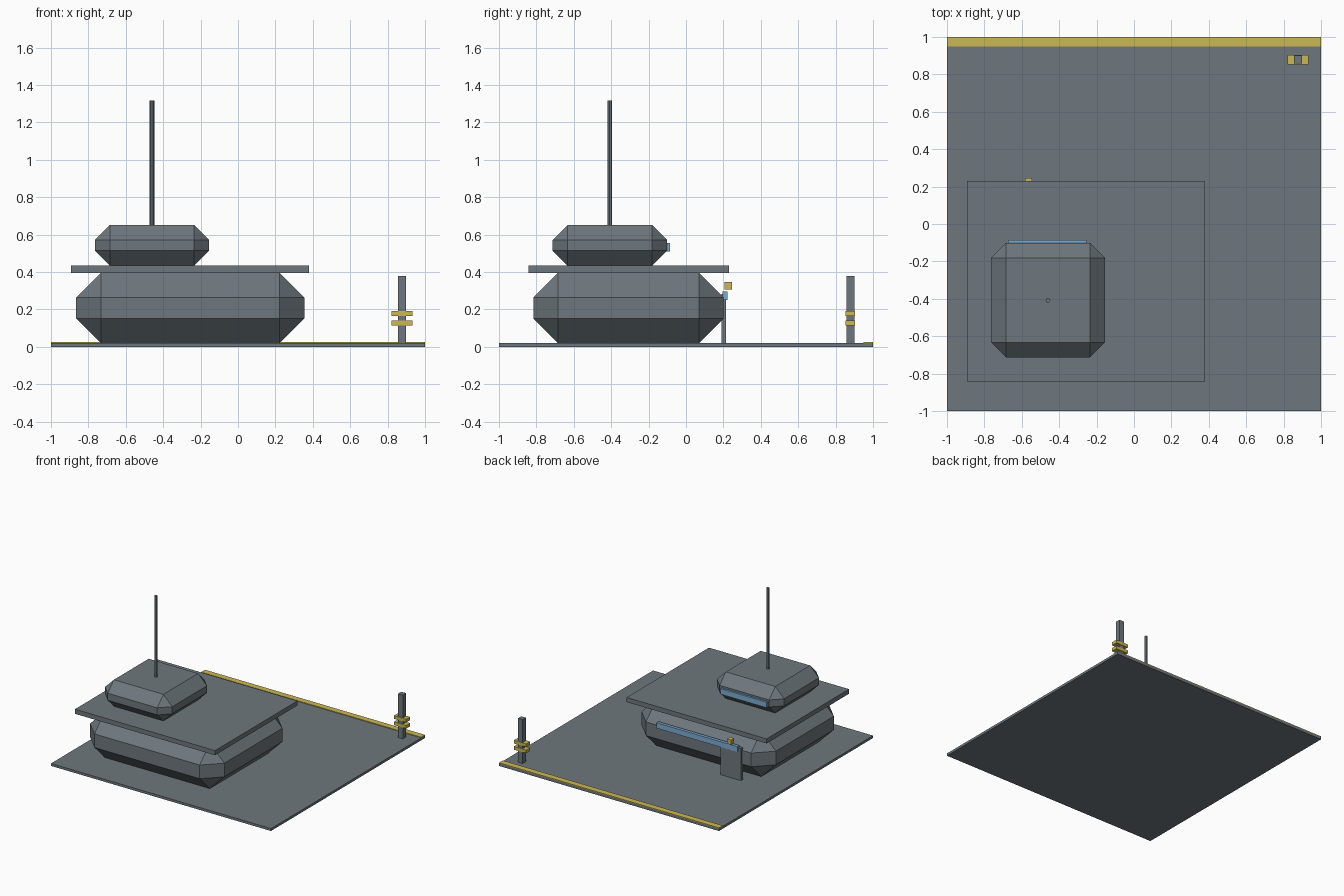
import bpy, bmesh
from mathutils import Vector

if "Cube" in bpy.data.objects:
    bpy.data.objects.remove(bpy.data.objects["Cube"])


def material(name, rgb):
    m = bpy.data.materials.new(name)
    m.diffuse_color = (*rgb, 1.0)
    m.use_nodes = True
    m.node_tree.nodes["Principled BSDF"].inputs["Base Color"].default_value = m.diffuse_color
    return m


GREY = material("slate_grey", (0.155, 0.185, 0.205))
YELLOW = material("warning_yellow", (0.60, 0.48, 0.09))
BLUE = material("window_blue", (0.20, 0.41, 0.64))


def finish(bm, name, mat):
    bmesh.ops.recalc_face_normals(bm, faces=bm.faces)
    me = bpy.data.meshes.new(name)
    bm.to_mesh(me)
    bm.free()
    me.materials.append(mat)
    ob = bpy.data.objects.new(name, me)
    bpy.context.collection.objects.link(ob)
    return ob


def box(name, lo, hi, mat, chamfer=0.0):
    """Box between two corners, optionally with flat chamfered edges."""
    lo, hi = Vector(lo), Vector(hi)
    mid, size = (lo + hi) / 2, hi - lo
    bm = bmesh.new()
    bmesh.ops.create_cube(bm, size=1)
    for v in bm.verts:
        v.co = mid + v.co * size
    if chamfer:
        bmesh.ops.bevel(bm, geom=bm.edges[:], offset=chamfer, segments=1,
                        profile=0.5, affect='EDGES', clamp_overlap=False)
    return finish(bm, name, mat)


# Landing pad with a yellow edge line along the back
box("pad", (-1, -1, 0), (1, 1, 0.02), GREY)
box("pad_edge_line", (-1, 0.95, 0.02), (1, 1, 0.026), YELLOW)

# Chamfered lower storey, overhanging roof slab, chamfered upper storey
box("lower_storey", (-0.865, -0.816, 0.02), (0.355, 0.201, 0.396), GREY, 0.132)
box("roof_slab", (-0.893, -0.841, 0.396), (0.38, 0.229, 0.434), GREY)
box("upper_storey", (-0.765, -0.713, 0.434), (-0.155, -0.101, 0.652), GREY, 0.08)

# Window strips on the back walls
box("lower_window", (-0.622, 0.196, 0.25), (0.112, 0.222, 0.295), BLUE)
box("upper_window", (-0.673, -0.107, 0.51), (-0.253, -0.085, 0.556), BLUE)

# Door and the lamp above it
box("door", (-0.65, 0.19, 0.02), (-0.465, 0.215, 0.283), GREY)
box("door_lamp", (-0.582, 0.207, 0.308), (-0.546, 0.246, 0.348), YELLOW)

# Roof antenna
bm = bmesh.new()
bmesh.ops.create_cone(bm, cap_ends=True, segments=8, radius1=0.0125,
                      radius2=0.0125, depth=0.665)
antenna = finish(bm, "antenna", GREY)
antenna.location = (-0.46, -0.408, 0.652 + 0.665 / 2)

# Corner post with two yellow bands
box("corner_post", (0.855, 0.857, 0.02), (0.898, 0.9, 0.38), GREY)
for i, z in enumerate((0.128, 0.179)):
    box(f"post_band_{i + 1}", (0.82, 0.853, z - 0.013), (0.932, 0.904, z + 0.013), YELLOW)
